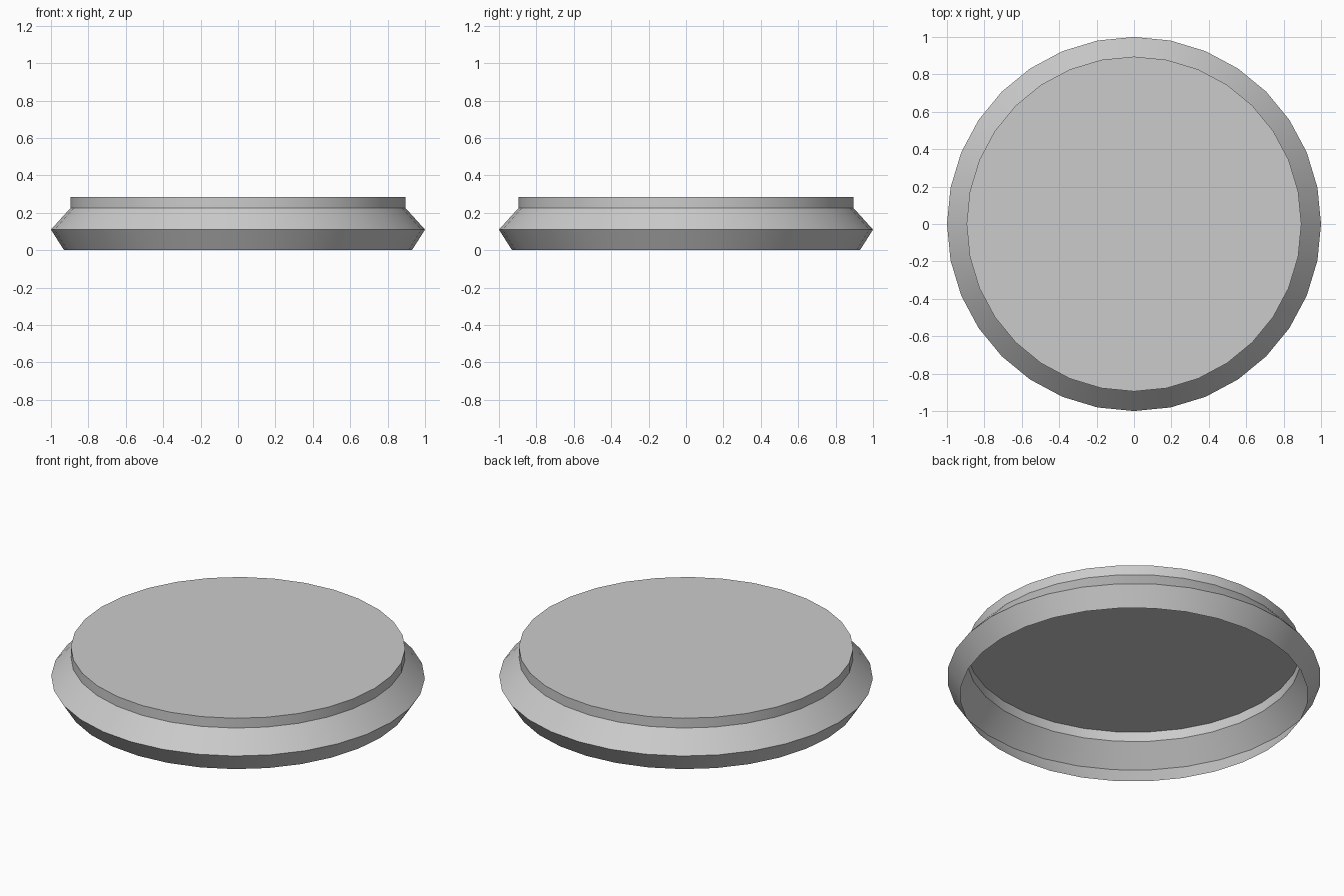
import bpy, bmesh, math

if "Cube" in bpy.data.objects:
    bpy.data.objects.remove(bpy.data.objects["Cube"])

SIDES = 32
# (radius, height) from the open bottom rim up to the cap edge
PROFILE = [(0.93, 0.0), (1.0, 0.11), (0.895, 0.226), (0.895, 0.284)]

# Thin open-bottomed lid shell, lathed around z
bm = bmesh.new()
rings = []
for r, z in PROFILE:
    rings.append([bm.verts.new((r * math.cos(2 * math.pi * i / SIDES),
                                r * math.sin(2 * math.pi * i / SIDES), z))
                  for i in range(SIDES)])
for low, high in zip(rings, rings[1:]):
    for i in range(SIDES):
        j = (i + 1) % SIDES
        bm.faces.new((low[i], low[j], high[j], high[i]))

# Flat cap on top
bm.faces.new(rings[-1])

mesh = bpy.data.meshes.new("lid")
bm.to_mesh(mesh)
bm.free()
lid = bpy.data.objects.new("lid", mesh)
bpy.context.collection.objects.link(lid)

# Smooth around the bands, sharp between them
bpy.context.view_layer.objects.active = lid
lid.select_set(True)
bpy.ops.object.shade_smooth_by_angle(angle=math.radians(30))
